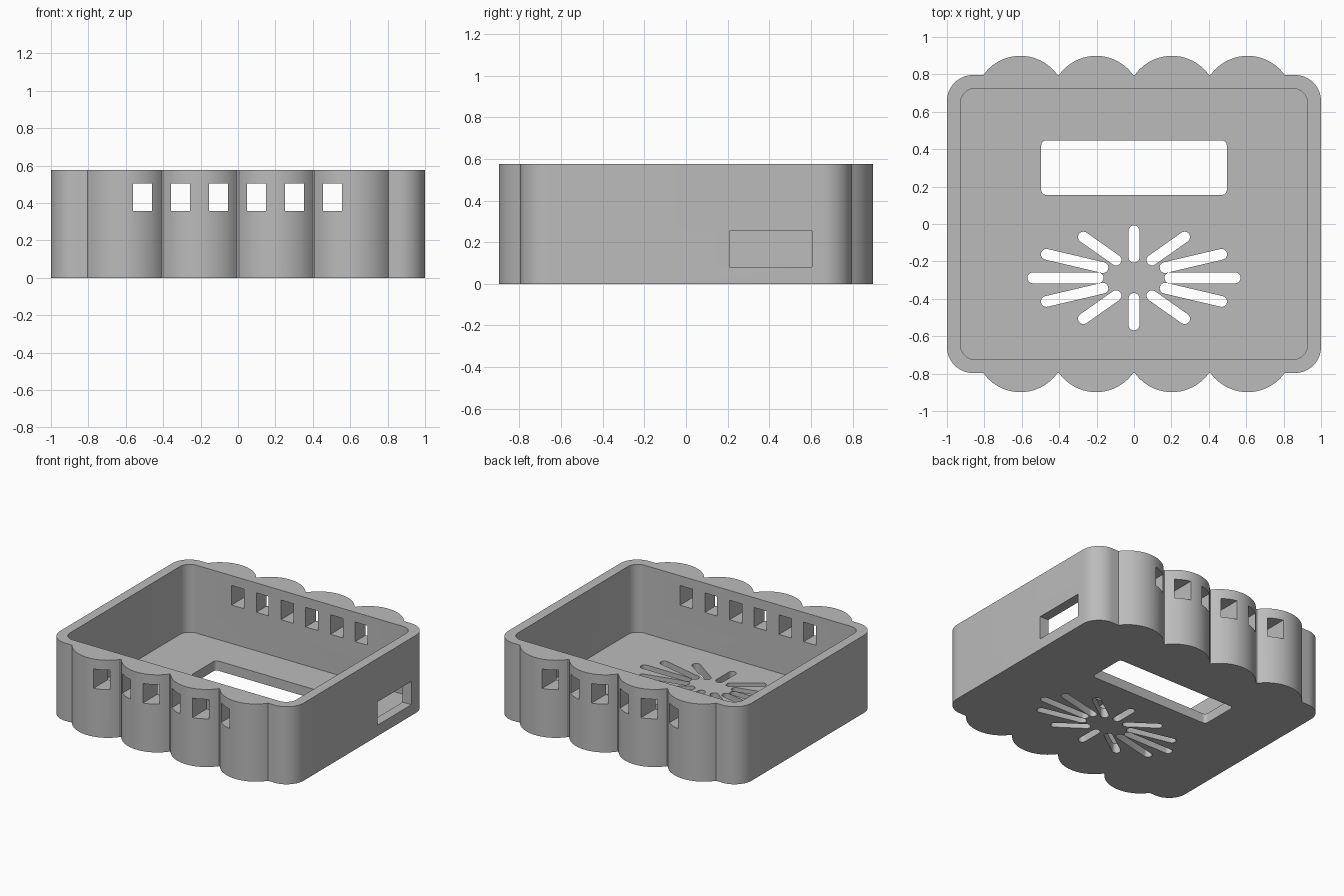
import bpy
import bmesh
from math import cos, sin, pi, asin, hypot, atan2

if "Cube" in bpy.data.objects:
    bpy.data.objects.remove(bpy.data.objects["Cube"])

HEIGHT, FLOOR = 0.576, 0.072
HALF_X, HALF_Y, WALL, CORNER = 1.0, 0.797, 0.072, 0.14

grey = bpy.data.materials.new("plain grey")
grey.use_nodes = True
colour = (0.5, 0.5, 0.5, 1)
grey.diffuse_color = colour
grey.node_tree.nodes["Principled BSDF"].inputs["Base Color"].default_value = colour


def arc(cx, cy, r, start, end, steps=14):
    turn = (end - start) / steps
    return [(cx + r * cos(start + turn * i), cy + r * sin(start + turn * i))
            for i in range(steps + 1)]


def rounded_rect(x0, x1, y0, y1, r):
    pts = []
    corners = [(x1 - r, y1 - r), (x0 + r, y1 - r), (x0 + r, y0 + r), (x1 - r, y0 + r)]
    for i, (cx, cy) in enumerate(corners):
        pts += arc(cx, cy, r, i * pi / 2, (i + 1) * pi / 2, 8)
    return pts


def capsule(ax, ay, bx, by, r):
    a = atan2(by - ay, bx - ax)
    return arc(bx, by, r, a - pi / 2, a + pi / 2, 10) + arc(ax, ay, r, a + pi / 2, a + 3 * pi / 2, 10)


def prism(bm, outline, z0, z1):
    """Extrude a counter-clockwise outline between two heights."""
    low = [bm.verts.new((x, y, z0)) for x, y in outline]
    high = [bm.verts.new((x, y, z1)) for x, y in outline]
    bm.faces.new(low[::-1])
    bm.faces.new(high)
    for i in range(len(low)):
        j = (i + 1) % len(low)
        bm.faces.new((low[i], low[j], high[j], high[i]))


def block(bm, x0, x1, y0, y1, z0, z1):
    prism(bm, [(x0, y0), (x1, y0), (x1, y1), (x0, y1)], z0, z1)


def make_object(name, bm):
    mesh = bpy.data.meshes.new(name)
    bm.to_mesh(mesh)
    bm.free()
    obj = bpy.data.objects.new(name, mesh)
    bpy.context.collection.objects.link(obj)
    return obj


# Outer outline: rounded corners, four scallops on the front, repeated on the back
half_width, depth = 0.198, 0.102
radius = (half_width ** 2 + depth ** 2) / (2 * depth)
spread = asin(half_width / radius)
cx, cy = HALF_X - CORNER, HALF_Y - CORNER
front = arc(-cx, -cy, CORNER, pi, 1.5 * pi)
for i in range(4):
    front += arc((i - 1.5) * 0.405, -HALF_Y - depth + radius, radius,
                 1.5 * pi - spread, 1.5 * pi + spread, 20)
front += arc(cx, -cy, CORNER, 1.5 * pi, 2 * pi)
outline = front + [(-x, -y) for x, y in front]

bm = bmesh.new()
prism(bm, outline, 0, HEIGHT)
case = make_object("scalloped_case", bm)
case.data.materials.append(grey)

cutters = []

# Open interior
bm = bmesh.new()
ix, iy = HALF_X - WALL, HALF_Y - WALL
prism(bm, rounded_rect(-ix, ix, -iy, iy, 0.08), FLOOR, HEIGHT + 0.2)
cutters.append(make_object("interior_cutter", bm))

# Six small windows through front and back walls
bm = bmesh.new()
for i in range(6):
    x = (i - 2.5) * 0.203 - 0.002
    block(bm, x - 0.051, x + 0.051, -1.2, 1.2, 0.358, 0.503)
cutters.append(make_object("window_cutter", bm))

# Port in the left wall
bm = bmesh.new()
block(bm, 0.8, 1.2, 0.21, 0.605, 0.081, 0.254)
cutters.append(make_object("port_cutter", bm))

# Rectangular display opening in the floor
bm = bmesh.new()
prism(bm, rounded_rect(-0.496, 0.496, 0.156, 0.446, 0.025), -0.1, 0.2)
cutters.append(make_object("display_cutter", bm))

# Oval burst of slots in the floor, in two sets so neighbours never share a cutter
for part in range(2):
    bm = bmesh.new()
    for i in range(part, 12, 2):
        c, s = cos(i * pi / 6), sin(i * pi / 6)
        prism(bm, capsule(0.192 * c, 0.11 * s - 0.288, 0.541 * c, 0.252 * s - 0.288, 0.029),
              -0.1, 0.2)
    cutters.append(make_object("slot_cutter", bm))

for cutter in cutters:
    cutter.hide_render = True
    mod = case.modifiers.new(cutter.name, 'BOOLEAN')
    mod.operation = 'DIFFERENCE'
    mod.solver = 'EXACT'
    mod.object = cutter

# Bake the cuts and drop the cutters
bpy.context.view_layer.update()
graph = bpy.context.evaluated_depsgraph_get()
baked = bpy.data.meshes.new_from_object(case.evaluated_get(graph))
case.modifiers.clear()
case.data = baked
baked.materials.clear()
baked.materials.append(grey)
for poly in baked.polygons:
    poly.material_index = 0
for cutter in cutters:
    bpy.data.objects.remove(cutter)

bpy.ops.object.select_all(action='DESELECT')
case.select_set(True)
bpy.context.view_layer.objects.active = case
bpy.ops.object.shade_smooth_by_angle(angle=pi / 6)
